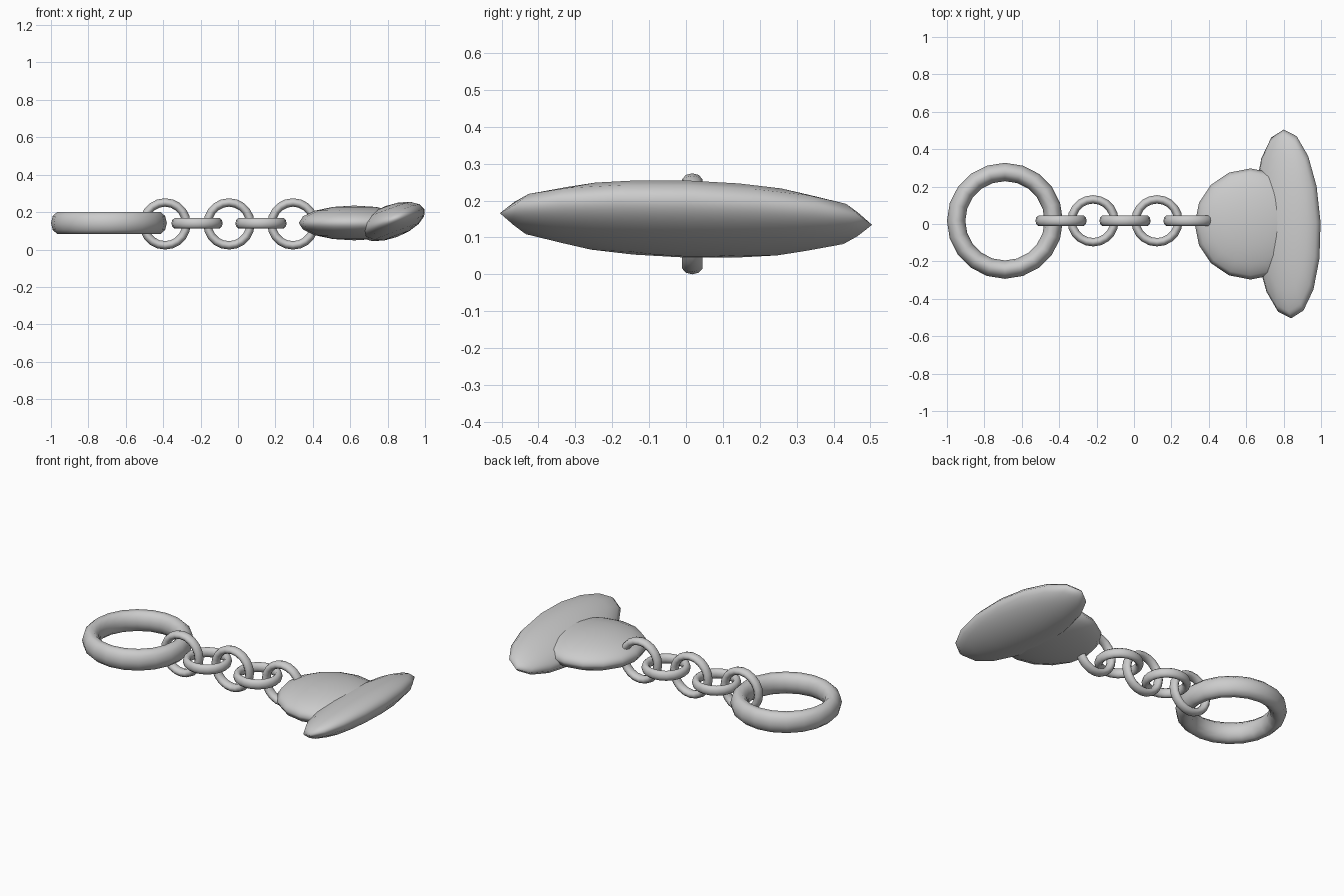
import bpy
from math import radians

if "Cube" in bpy.data.objects:
    bpy.data.objects.remove(bpy.data.objects["Cube"])


def finish(obj, name):
    obj.name = name
    bpy.ops.object.shade_smooth_by_angle(angle=radians(60))
    return obj


def ring(name, loc, outer, tube, upright=False):
    # Torus stretched slightly along its own axis
    bpy.ops.mesh.primitive_torus_add(
        location=loc, major_radius=outer - tube, minor_radius=tube,
        major_segments=20, minor_segments=10,
        rotation=(radians(90) if upright else 0, 0, 0))
    obj = bpy.context.object
    obj.scale.z = 1.28
    return finish(obj, name)


def flat_ellipsoid(name, loc, radii, rot=(0, 0, 0)):
    bpy.ops.mesh.primitive_uv_sphere_add(
        segments=16, ring_count=8, radius=1, location=loc,
        rotation=[radians(a) for a in rot])
    obj = bpy.context.object
    obj.scale = radii
    return finish(obj, name)


# Large key ring
ring("key_ring", (-0.69, 0.017, 0.142), 0.31, 0.049)

# Chain of alternating upright and flat links
for i in range(5):
    ring(f"chain_link_{i + 1}", (-0.39 + 0.171 * i, 0.017, 0.14 if i % 2 else 0.137),
         0.137, 0.0225, upright=i % 2 == 0)

# Pendant body and its wide tilted end
flat_ellipsoid("pendant_body", (0.622, 0, 0.142), (0.297, 0.297, 0.093))
flat_ellipsoid("pendant_end", (0.82, 0, 0.15), (0.189, 0.505, 0.088), (-1.9, -20, 2.9))
